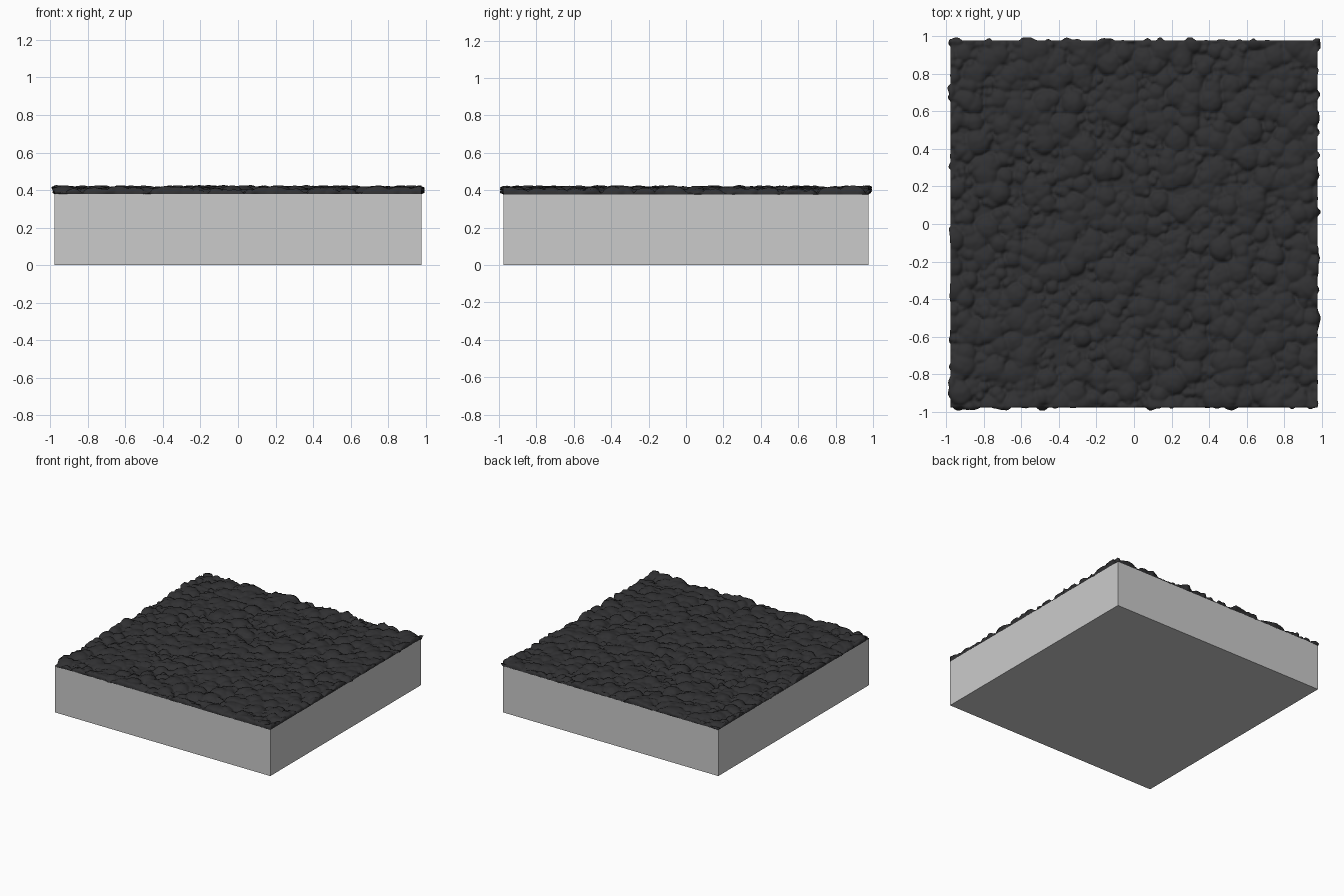
import bpy, bmesh, math, random
from mathutils import noise, Vector

if "Cube" in bpy.data.objects:
    bpy.data.objects.remove(bpy.data.objects["Cube"])

random.seed(7)
HALF, TOP, N = 0.977, 0.385, 210
STEP = 2 * HALF / N

# Rounded stones of mixed size, kept as the highest dome over each grid point
height = [[0.0] * (N + 1) for _ in range(N + 1)]
for k in range(2600):
    big = random.random() ** 4
    r = 0.022 + 0.05 * big
    h = random.uniform(0.010, 0.024) + 0.019 * big
    cx, cy = random.uniform(-1, 1), random.uniform(-1, 1)
    i0, i1 = (max(0, math.ceil((cx - r + HALF) / STEP)), min(N, int((cx + r + HALF) / STEP)))
    j0, j1 = (max(0, math.ceil((cy - r + HALF) / STEP)), min(N, int((cy + r + HALF) / STEP)))
    for i in range(i0, i1 + 1):
        for j in range(j0, j1 + 1):
            d = math.hypot(i * STEP - HALF - cx, j * STEP - HALF - cy) / r
            if d < 1:
                height[i][j] = max(height[i][j], h * math.sqrt(1 - d * d))

# Rough stone surface
bm = bmesh.new()
grid = []
for i in range(N + 1):
    row = []
    for j in range(N + 1):
        x, y = i * STEP - HALF, j * STEP - HALF
        z = TOP + height[i][j] + 0.003 * noise.noise(Vector((x, y, 0)) * 35)
        # ragged overhang along the border
        out = max(0.0, noise.noise(Vector((x, y, 3)) * 22)) * 0.028
        if i in (0, N):
            x += math.copysign(min(out, 0.018), x)
        if j in (0, N):
            y += math.copysign(min(out, 0.018), y)
        row.append(bm.verts.new((x, y, z)))
    grid.append(row)
for i in range(N):
    for j in range(N):
        bm.faces.new((grid[i][j], grid[i + 1][j], grid[i + 1][j + 1], grid[i][j + 1]))

# Skirt tapering from the ragged rim back to the slab side
rim = [e for e in bm.edges if e.is_boundary]
skirt = bmesh.ops.extrude_edge_only(bm, edges=rim)["geom"]
for v in (g for g in skirt if isinstance(g, bmesh.types.BMVert)):
    v.co.x = max(-HALF, min(HALF, v.co.x))
    v.co.y = max(-HALF, min(HALF, v.co.y))
    v.co.z = 0.378
bmesh.ops.recalc_face_normals(bm, faces=bm.faces)
if grid[N // 2][N // 2].link_faces[0].normal.z < 0:
    bmesh.ops.reverse_faces(bm, faces=bm.faces)
for f in bm.faces:
    f.smooth = True
mesh = bpy.data.meshes.new("stone_surface")
bm.to_mesh(mesh)
bm.free()
surface = bpy.data.objects.new("stone_surface", mesh)
bpy.context.collection.objects.link(surface)
mat = bpy.data.materials.new("dark_stone")
mat.diffuse_color = (0.03, 0.03, 0.032, 1)
mat.use_nodes = True
mat.node_tree.nodes["Principled BSDF"].inputs["Base Color"].default_value = mat.diffuse_color
mesh.materials.append(mat)

# Plain ground slab, open at the top where the stones cover it
bpy.ops.mesh.primitive_cube_add(size=1, location=(0, 0, 0.19))
slab = bpy.context.object
slab.name = "ground_slab"
slab.scale = (2 * HALF, 2 * HALF, 0.38)
bpy.ops.object.transform_apply(location=True, scale=True)
bm = bmesh.new()
bm.from_mesh(slab.data)
bmesh.ops.delete(bm, geom=[f for f in bm.faces if f.normal.z > 0.5], context="FACES")
bm.to_mesh(slab.data)
bm.free()
